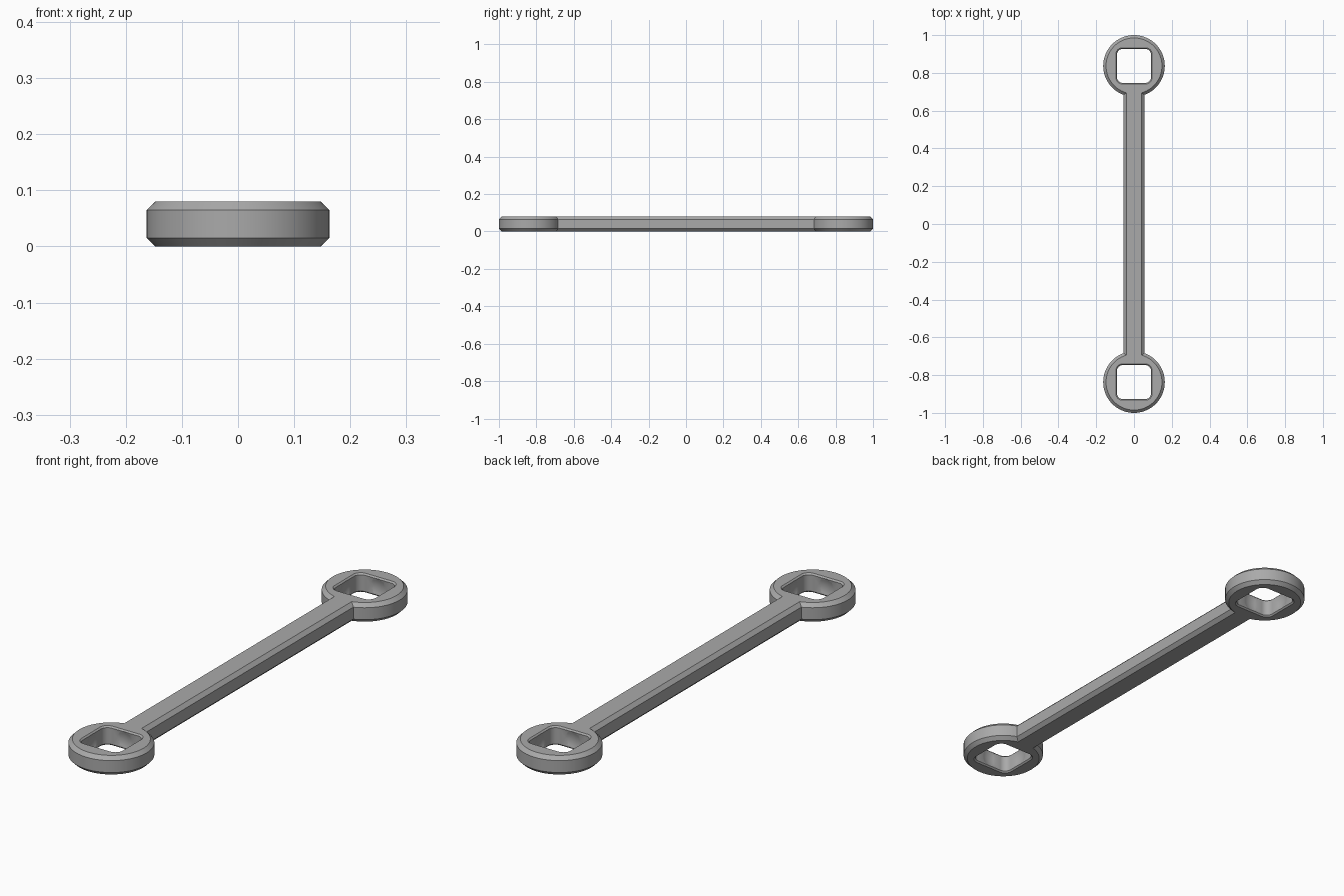
import bpy, bmesh, math

if "Cube" in bpy.data.objects:
    bpy.data.objects.remove(bpy.data.objects["Cube"])

R, CY, HW, H, CH = 0.163, 0.837, 0.055, 0.08, 0.015   # ring radius, ring centre, bar half width, height, chamfer


def wrench_outline(inset):
    """Two round heads joined by a straight bar, counter-clockwise."""
    r, w, n = R - inset, HW - inset, 64
    a0 = math.asin(w / r)
    pts = []
    for s in (1, -1):
        for i in range(n + 1):
            a = -math.pi / 2 + a0 + (2 * math.pi - 2 * a0) * i / n
            pts.append((s * r * math.cos(a), s * (CY + r * math.sin(a))))
    return pts


def rounded_square(half, rad, cy):
    pts = []
    for k in range(4):
        mid = math.pi / 4 + k * math.pi / 2
        cx = math.copysign(half - rad, math.cos(mid))
        cc = math.copysign(half - rad, math.sin(mid))
        for i in range(9):
            a = k * math.pi / 2 + i * math.pi / 16
            pts.append((cx + rad * math.cos(a), cy + cc + rad * math.sin(a)))
    return pts


def loft(name, layers):
    """Solid through a stack of (outline, z) layers."""
    bm = bmesh.new()
    rings = [[bm.verts.new((x, y, z)) for x, y in pts] for pts, z in layers]
    for a, b in zip(rings, rings[1:]):
        for i in range(len(a)):
            j = (i + 1) % len(a)
            bm.faces.new((a[i], a[j], b[j], b[i]))
    bm.faces.new(rings[0][::-1])
    bm.faces.new(rings[-1])
    me = bpy.data.meshes.new(name)
    bm.to_mesh(me)
    bm.free()
    ob = bpy.data.objects.new(name, me)
    bpy.context.collection.objects.link(ob)
    return ob


def cut(ob, tool):
    tool.hide_render = True
    mod = ob.modifiers.new("cut", 'BOOLEAN')
    mod.operation, mod.solver, mod.object = 'DIFFERENCE', 'EXACT', tool
    bpy.context.view_layer.objects.active = ob
    bpy.ops.object.modifier_apply(modifier=mod.name)
    bpy.data.objects.remove(tool)


# Body: bar and heads with chamfered edges
body = loft("double_ended_wrench", [(wrench_outline(CH), 0), (wrench_outline(0), CH),
                                    (wrench_outline(0), H - CH), (wrench_outline(CH), H)])

# Square sockets with eased rims and a ball-shaped hollow
for cy in (-CY, CY):
    cut(body, loft("socket_cutter", [
        (rounded_square(0.106, 0.042, cy), -0.01), (rounded_square(0.09, 0.03, cy), 0.006),
        (rounded_square(0.09, 0.03, cy), H - 0.006), (rounded_square(0.106, 0.042, cy), H + 0.01)]))
    bpy.ops.mesh.primitive_uv_sphere_add(segments=48, ring_count=24, radius=0.097, location=(0, cy, H / 2))
    cut(body, bpy.context.object)

# Grey metal
metal = bpy.data.materials.new("grey_metal")
metal.diffuse_color = (0.4, 0.4, 0.4, 1)
metal.use_nodes = True
metal.node_tree.nodes["Principled BSDF"].inputs["Base Color"].default_value = metal.diffuse_color
body.data.materials.clear()
body.data.materials.append(metal)

bpy.ops.object.select_all(action='DESELECT')
body.select_set(True)
bpy.context.view_layer.objects.active = body
bpy.ops.object.shade_smooth_by_angle(angle=math.radians(25))
